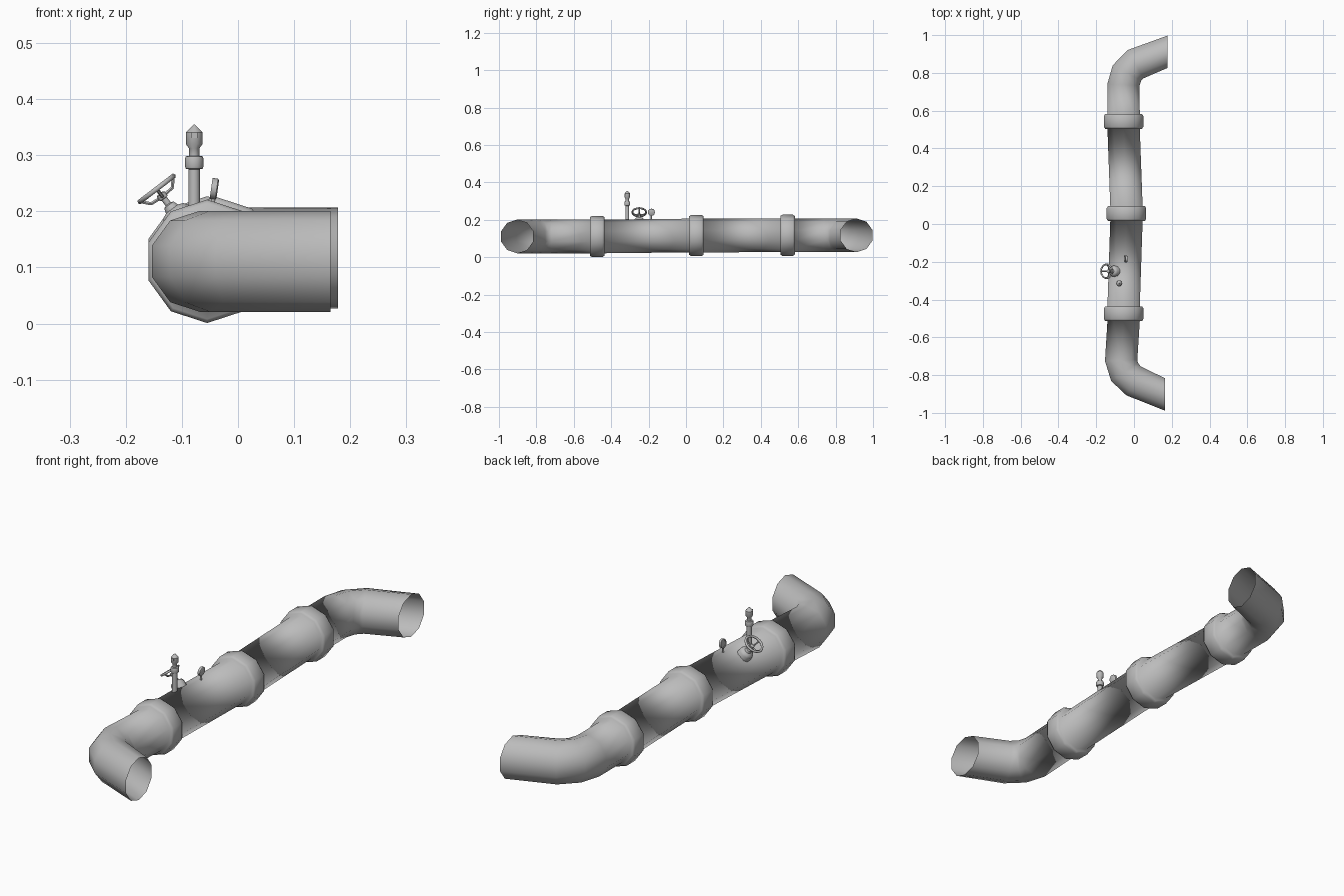
import bpy, bmesh, math
from mathutils import Vector, Matrix

if "Cube" in bpy.data.objects:
    bpy.data.objects.remove(bpy.data.objects["Cube"])

grey = bpy.data.materials.new("plain_grey")
grey.use_nodes = True
GREY = (0.5, 0.5, 0.5, 1)
grey.diffuse_color = GREY
grey.node_tree.nodes["Principled BSDF"].inputs["Base Color"].default_value = GREY


def finish(name, bm, matrix=Matrix(), sharp=None):
    """Turn a bmesh into a shaded object; sharp is an edge angle in degrees."""
    bm.transform(matrix)
    mesh = bpy.data.meshes.new(name)
    bm.to_mesh(mesh)
    bm.free()
    mesh.materials.append(grey)
    obj = bpy.data.objects.new(name, mesh)
    bpy.context.collection.objects.link(obj)
    mesh.polygons.foreach_set("use_smooth", [True] * len(mesh.polygons))
    if sharp:
        mesh.set_sharp_from_angle(angle=math.radians(sharp))
    return obj


def bridge(bm, rings):
    for a, b in zip(rings, rings[1:]):
        for i in range(len(a)):
            j = (i + 1) % len(a)
            bm.faces.new((a[i], b[i], b[j], a[j]))


def lathe(name, profile, matrix, sides=10, sharp=40):
    """Revolve (radius, height) pairs about local z."""
    bm = bmesh.new()
    rings = []
    for r, h in profile:
        angles = [-math.tau * i / sides for i in range(sides)]
        rings.append([bm.verts.new((r * math.cos(t), r * math.sin(t), h)) for t in angles])
    bridge(bm, rings)
    bm.faces.new(rings[0])
    bm.faces.new(rings[-1][::-1])
    return finish(name, bm, matrix, sharp)


def rod(name, a, b, radius, matrix, sides=8):
    a, b = Vector(a), Vector(b)
    turn = (b - a).to_track_quat("Z", "Y").to_matrix().to_4x4()
    return lathe(name, [(radius, 0), (radius, (b - a).length)],
                 matrix @ Matrix.Translation(a) @ turn, sides, 50)


# Main pipe: stations are (x, y, z, radius, heading in degrees)
R = 0.09


def flange(x, y, z):
    steps = [(-0.039, R), (-0.039, 0.103), (-0.028, 0.11),
             (0.028, 0.11), (0.039, 0.103), (0.039, R)]
    return [(x, y + dy, z, r, 90) for dy, r in steps]


stations = [(0.165, -0.903, 0.111, R, 180), (-0.003, -0.83, 0.111, R, 154),
            (-0.05, -0.783, 0.111, R, 124), (-0.068, -0.722, 0.111, R, 92)]
stations += flange(-0.055, -0.475, 0.111)
stations += flange(-0.04, 0.055, 0.116)
stations += flange(-0.055, 0.543, 0.117)
stations += [(-0.056, 0.737, 0.117, R, 88), (-0.037, 0.8, 0.117, R, 62),
             (0.008, 0.846, 0.117, R, 28), (0.178, 0.912, 0.117, R, 0)]

bm = bmesh.new()
rings = []
for x, y, z, r, heading in stations:
    h = math.radians(heading)
    side = Vector((math.sin(h), -math.cos(h), 0))
    ring = []
    for i in range(10):
        t = math.pi / 2 + math.tau * i / 10
        ring.append(bm.verts.new(Vector((x, y, z)) + side * r * math.cos(t)
                                 + Vector((0, 0, r * math.sin(t)))))
    rings.append(ring)
bridge(bm, rings)
finish("main_pipe", bm)

# Vertical relief valve with collar and pointed head
valve = Matrix.Translation((-0.078, -0.314, 0))
lathe("relief_valve", [(0.011, 0.18), (0.01, 0.275), (0.015, 0.276), (0.0165, 0.28),
                       (0.0165, 0.294), (0.015, 0.298), (0.009, 0.299), (0.009, 0.312),
                       (0.015, 0.32), (0.015, 0.341), (0.001, 0.355)], valve)
bm = bmesh.new()
bmesh.ops.create_cube(bm, size=1, matrix=Matrix.Translation((0, -0.013, 0.336))
                      @ Matrix.Diagonal((0.012, 0.006, 0.01, 1)))
finish("valve_slot_plate", bm, valve, 30)

# Pressure gauge: thin stem and a leaning disc
gauge = Matrix.Translation((-0.042, -0.185, 0.24)) @ Matrix.Rotation(math.radians(-82), 4, "Y")
rod("gauge_stem", (-0.046, -0.185, 0.19), (-0.044, -0.185, 0.23), 0.004, Matrix())
lathe("gauge_dial", [(0.016, -0.006), (0.019, -0.004), (0.019, 0.006), (0.015, 0.006),
                     (0.015, 0.004)], gauge, 12)

# Hand wheel assembly, tilted outward from the pipe
axis = Vector((-0.607, 0, 0.795))
wheel = Matrix.Translation((-0.145, -0.25, 0.24)) @ axis.to_track_quat("Z", "Y").to_matrix().to_4x4()
lathe("wheel_base", [(0.03, -0.085), (0.029, -0.057), (0.024, -0.049), (0.014, -0.045),
                     (0.011, -0.036), (0.006, -0.034), (0.006, -0.022), (0.009, -0.021),
                     (0.009, -0.012), (0.006, -0.01)], wheel)

bm = bmesh.new()
rim = []
for i in range(17):
    turn = Matrix.Rotation(math.tau * i / 16, 3, "Z")
    rim.append([turn @ Vector((0.037 + 0.005 * math.cos(t), 0, 0.005 * math.sin(t)))
                for t in [math.tau * k / 6 for k in range(6)]])
verts = [[bm.verts.new(p) for p in ring] for ring in rim[:-1]]
bridge(bm, verts + verts[:1])
bmesh.ops.recalc_face_normals(bm, faces=bm.faces)
finish("wheel_rim", bm, wheel)

for k in range(4):
    turn = wheel @ Matrix.Rotation(math.tau * k / 4, 4, "Z")
    rod("wheel_spoke_outer", (0.037, 0, 0), (0.024, 0, -0.015), 0.0032, turn, 6)
    rod("wheel_spoke_inner", (0.025, 0, -0.015), (0.004, 0, -0.017), 0.0032, turn, 6)
